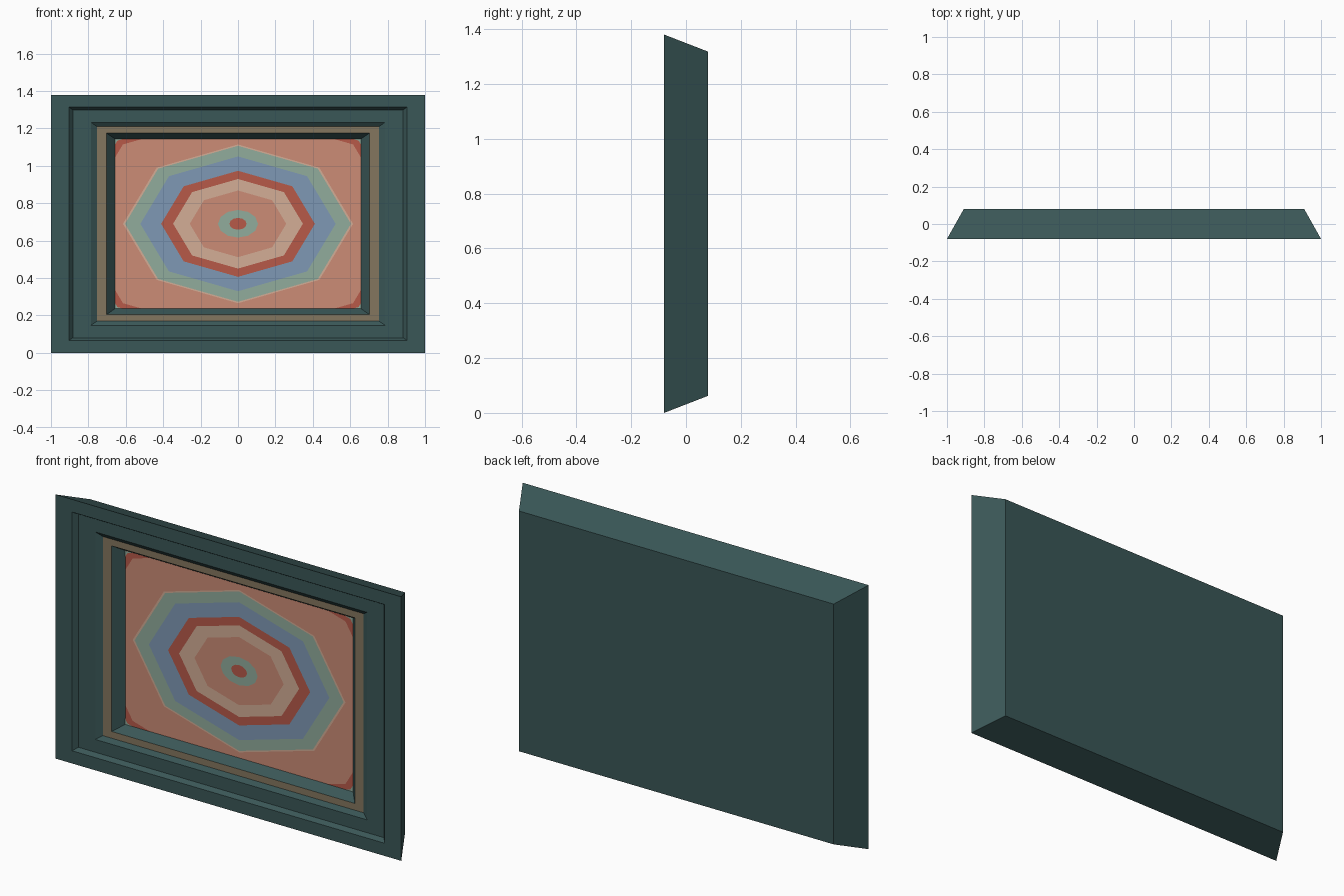
import bpy, bmesh, math

if "Cube" in bpy.data.objects:
    bpy.data.objects.remove(bpy.data.objects["Cube"])

RATIO, CZ = 0.69, 0.69          # height/width ratio, centre height
PANEL_Y = 0.01


def material(name, r, g, b):
    def lin(c):
        c /= 255
        return c / 12.92 if c <= 0.04045 else ((c + 0.055) / 1.055) ** 2.4
    m = bpy.data.materials.new(name)
    m.diffuse_color = (lin(r), lin(g), lin(b), 1)
    m.use_nodes = True
    m.node_tree.nodes["Principled BSDF"].inputs["Base Color"].default_value = m.diffuse_color
    return m


TEAL = material("dark teal", 58, 87, 87)
TAN = material("tan", 132, 118, 94)
SALMON = material("salmon", 204, 140, 118)
RED = material("brick red", 183, 90, 73)
PALE = material("pale peach", 211, 173, 150)
BLUE = material("dusty blue", 127, 153, 181)
SAGE = material("sage green", 145, 172, 156)


def pt(x, z, y):
    """Point on the picture; z is scaled by the frame ratio about the centre."""
    return (x, y, CZ + z * RATIO)


def make(name, bm, mats):
    me = bpy.data.meshes.new(name)
    bm.to_mesh(me)
    bm.free()
    for m in mats:
        me.materials.append(m)
    ob = bpy.data.objects.new(name, me)
    bpy.context.collection.objects.link(ob)
    return ob


def rect(bm, h, y):
    return [bm.verts.new(pt(sx * h, sz * h, y))
            for sx, sz in ((-1, -1), (1, -1), (1, 1), (-1, 1))]


# Frame: rectangular loops from the back to the picture, tan inner band
PROFILE = [(0.91, 0.08), (1.0, -0.08), (0.904, -0.08), (0.883, -0.056),
           (0.786, -0.056), (0.754, -0.039), (0.703, -0.039), (0.658, PANEL_Y)]
bm = bmesh.new()
loops = [rect(bm, h, y) for h, y in PROFILE]
bm.faces.new(loops[0][::-1])
for k, (a, b) in enumerate(zip(loops, loops[1:])):
    for i in range(4):
        j = (i + 1) % 4
        f = bm.faces.new((a[i], a[j], b[j], b[i]))
        f.material_index = 1 if k == 5 else 0
make("frame", bm, [TEAL, TAN])

# Picture panel
bm = bmesh.new()
bm.faces.new(rect(bm, 0.658, PANEL_Y))
make("picture_panel", bm, [SALMON])


# Concentric painted rings, lying just in front of the panel
def ring(name, r_out, r_in, n, mat):
    bm = bmesh.new()
    y = PANEL_Y - 0.001

    def circle(r):
        return [bm.verts.new(pt(r * math.cos(2 * math.pi * i / n),
                                r * math.sin(2 * math.pi * i / n), y)) for i in range(n)]
    a = circle(r_out)
    if r_in == 0:
        bm.faces.new(a)
    else:
        b = circle(r_in)
        for i in range(n):
            j = (i + 1) % n
            bm.faces.new((a[i], a[j], b[j], b[i]))
    make(name, bm, [mat])


ring("outer_pale_line", 0.615, 0.604, 8, PALE)
ring("sage_ring", 0.604, 0.522, 8, SAGE)
ring("blue_ring", 0.522, 0.411, 8, BLUE)
ring("red_ring", 0.411, 0.347, 8, RED)
ring("pale_ring", 0.347, 0.258, 8, PALE)
ring("centre_sage_ring", 0.107, 0.046, 12, SAGE)
ring("centre_red_dot", 0.046, 0, 12, RED)


# Corner pieces: larger octagons cut off by the panel edge
def corners(name, r, y, mat):
    h = 0.658
    d = r * math.sqrt(0.5)
    e = (r - h) / math.tan(math.pi / 8)      # where the octagon meets the edge
    shape = [(h, e), (h, h), (e, h), (d, d)]
    bm = bmesh.new()
    for sx in (-1, 1):
        for sz in (-1, 1):
            vs = [bm.verts.new(pt(sx * x, sz * z, y)) for x, z in shape]
            bm.faces.new(vs if sx * sz > 0 else vs[::-1])
    make(name, bm, [mat])


corners("red_corners", 0.87, PANEL_Y - 0.001, RED)
corners("sage_corners", 0.912, PANEL_Y - 0.002, SAGE)
